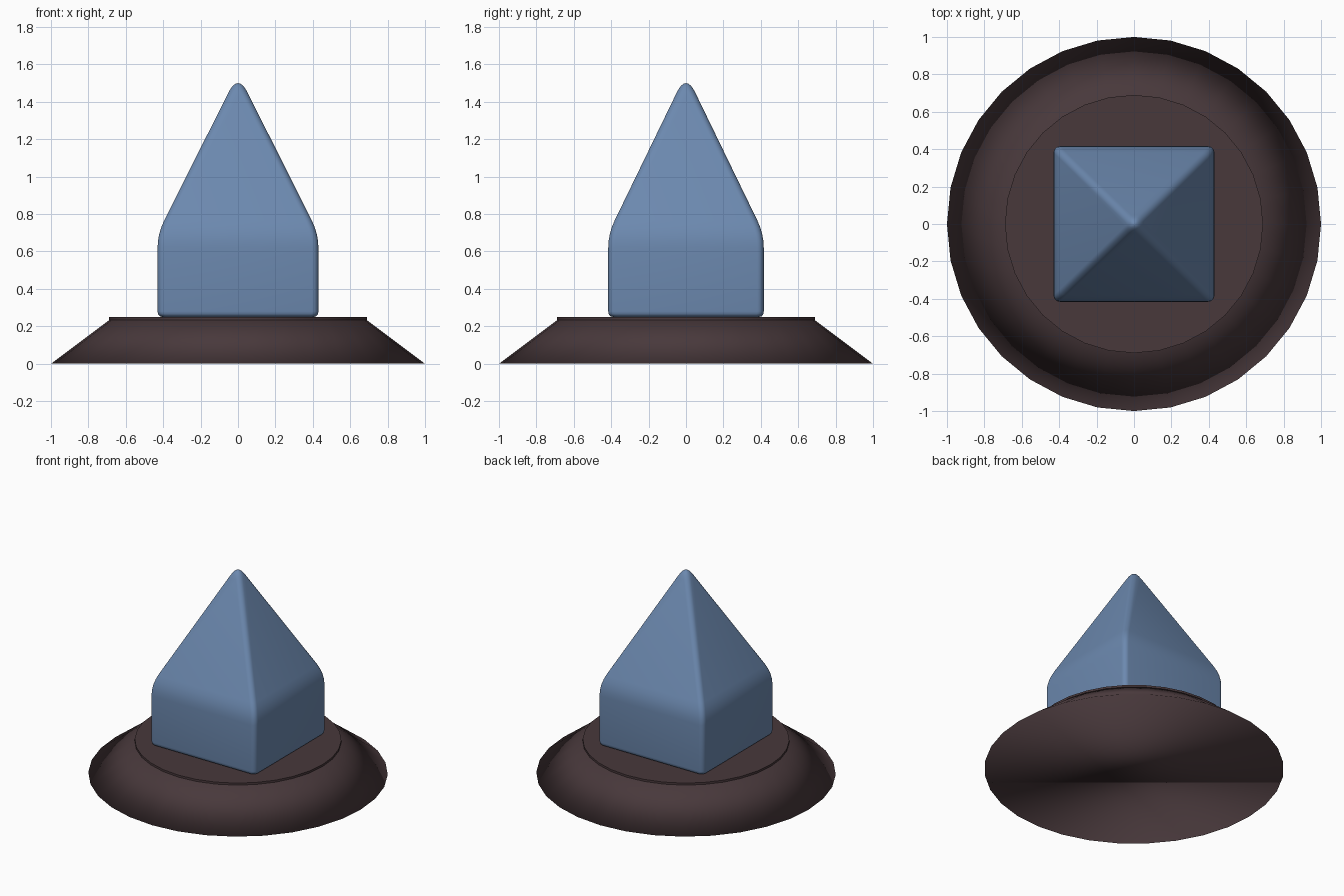
import bpy, math

if "Cube" in bpy.data.objects:
    bpy.data.objects.remove(bpy.data.objects["Cube"])


def material(name, rgb):
    m = bpy.data.materials.new(name)
    m.diffuse_color = (*rgb, 1)
    m.use_nodes = True
    m.node_tree.nodes["Principled BSDF"].inputs["Base Color"].default_value = m.diffuse_color
    return m


def make(name, rings, mat):
    """Skin a stack of equal-length point rings and cap both ends."""
    n = len(rings[0])
    verts = [p for ring in rings for p in ring]
    faces = [(k * n + i, k * n + (i + 1) % n, (k + 1) * n + (i + 1) % n, (k + 1) * n + i)
             for k in range(len(rings) - 1) for i in range(n)]
    faces.append(tuple(reversed(range(n))))
    faces.append(tuple(range(len(verts) - n, len(verts))))
    me = bpy.data.meshes.new(name)
    me.from_pydata(verts, [], faces)
    me.materials.append(mat)
    ob = bpy.data.objects.new(name, me)
    bpy.context.collection.objects.link(ob)
    return ob


def smooth_by_angle(ob, deg):
    bpy.ops.object.select_all(action='DESELECT')
    bpy.context.view_layer.objects.active = ob
    ob.select_set(True)
    bpy.ops.object.shade_smooth_by_angle(angle=math.radians(deg))


def circle(r, z, n=32):
    return [(r * math.cos(2 * math.pi * i / n), r * math.sin(2 * math.pi * i / n), z)
            for i in range(n)]


def rounded_rect(hx, hy, r, z, seg=5):
    r = min(r, hx * 0.9, hy * 0.9)
    pts = []
    for q, (sx, sy) in enumerate(((1, 1), (-1, 1), (-1, -1), (1, -1))):
        for s in range(seg + 1):
            a = (q + s / seg) * math.pi / 2
            pts.append((sx * (hx - r) + r * math.cos(a), sy * (hy - r) + r * math.sin(a), z))
    return pts


def bend(a, b, c, ts):
    return [tuple((1 - t) ** 2 * p + 2 * t * (1 - t) * q + t * t * s
                  for p, q, s in zip(a, b, c)) for t in ts]


brown = material("dark_brown", (0.065, 0.040, 0.044))
blue = material("steel_blue", (0.15, 0.25, 0.43))

# Sloping round foot, smooth all over
foot = make("base_foot", [circle(1.0, 0), circle(0.68, 0.24)], brown)
for p in foot.data.polygons:
    p.use_smooth = True

# Thin disc with a small lip on top of the foot
smooth_by_angle(make("base_disc", [circle(0.69, 0.235), circle(0.69, 0.25)], brown), 30)

# Pointed block: soft bottom edge, soft eave and rounded tip (half width, height)
quarters = [0, 0.25, 0.5, 0.75, 1]
profile = (bend((0.40, 0.25), (0.43, 0.25), (0.43, 0.28), quarters)
           + bend((0.43, 0.62), (0.43, 0.694), (0.395, 0.765), quarters)
           + bend((0.05, 1.452), (0.026, 1.50), (0.0, 1.50), [0, 0.25, 0.5, 0.75, 0.95]))
block = make("pointed_block",
             [rounded_rect(h, h * 0.967, 0.035, z) for h, z in profile], blue)
smooth_by_angle(block, 40)
